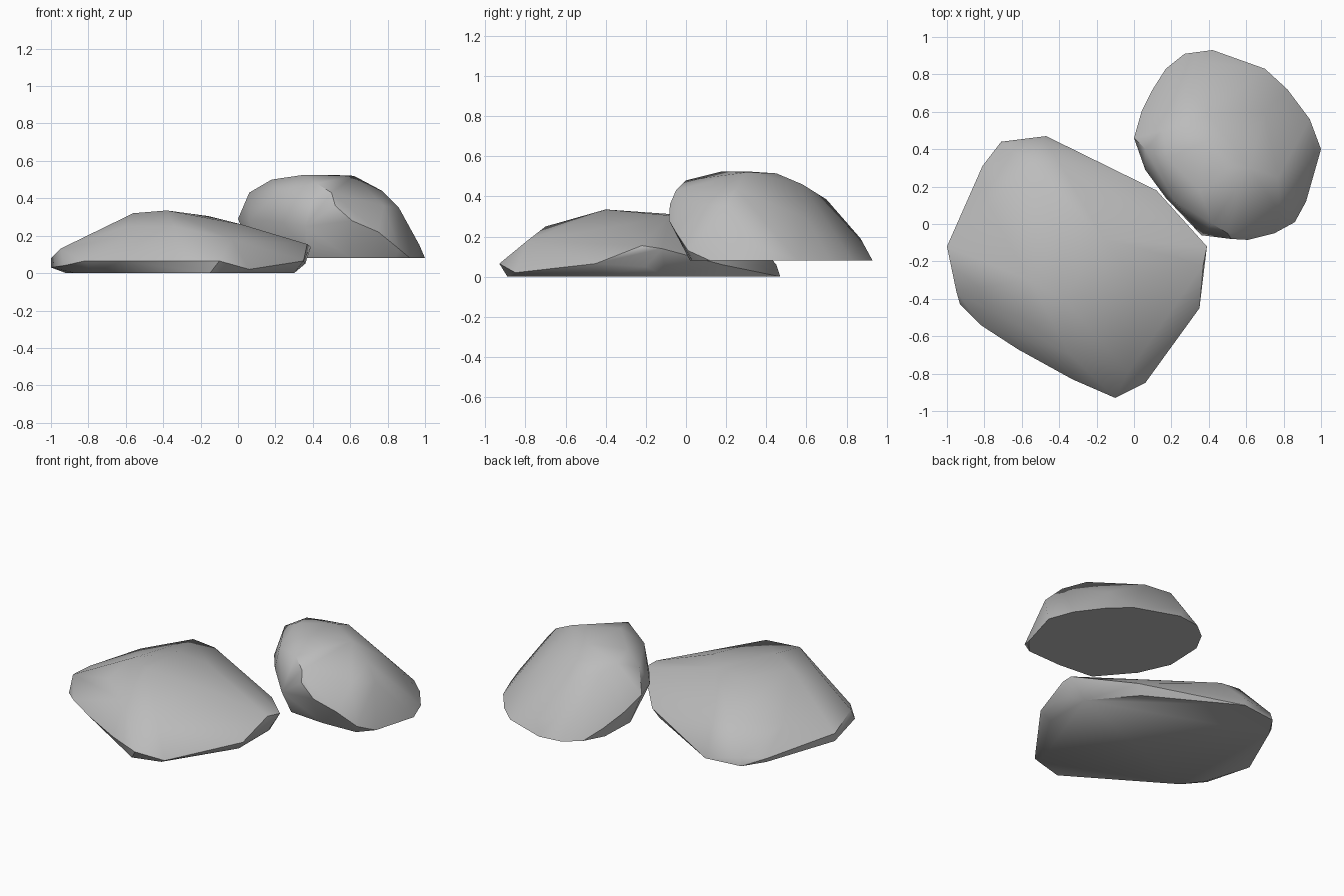
import bpy
import bmesh
from math import radians

# Remove the default object
default_cube = bpy.data.objects.get("Cube")
if default_cube:
    bpy.data.objects.remove(default_cube, do_unlink=True)

# Single stone colour
stone = bpy.data.materials.new("grey stone")
stone.use_nodes = True
stone_colour = (0.5, 0.5, 0.5, 1)
stone.diffuse_color = stone_colour
shader = stone.node_tree.nodes["Principled BSDF"]
shader.inputs["Base Color"].default_value = stone_colour
shader.inputs["Roughness"].default_value = 0.9


def build_boulder(name, ground, foot, rim, crown):
    """Wrap a flat foot, a widest rim and a crown in one faceted convex skin."""
    bm = bmesh.new()
    for x, y in foot:
        bm.verts.new((x, y, ground))
    for point in rim + crown:
        bm.verts.new(point)
    hull = bmesh.ops.convex_hull(bm, input=bm.verts[:])
    unused = {v for v in hull["geom_interior"] + hull["geom_unused"]
              if isinstance(v, bmesh.types.BMVert)}
    bmesh.ops.delete(bm, geom=list(unused), context="VERTS")

    # Merge coplanar triangles so that the foot is one clean face
    bmesh.ops.dissolve_limit(bm, angle_limit=radians(1), verts=bm.verts[:], edges=bm.edges[:])
    bmesh.ops.recalc_face_normals(bm, faces=bm.faces[:])

    mesh = bpy.data.meshes.new(name)
    bm.to_mesh(mesh)
    bm.free()
    mesh.materials.append(stone)
    boulder = bpy.data.objects.new(name, mesh)
    bpy.context.collection.objects.link(boulder)

    # Soft facets with a sharp break around the foot
    bpy.ops.object.select_all(action="DESELECT")
    boulder.select_set(True)
    bpy.context.view_layer.objects.active = boulder
    bpy.ops.object.shade_smooth_by_angle(angle=radians(40))


# Low slab-like boulder
build_boulder(
    "flat_boulder", 0,
    foot=[(-.92, -.1), (-.87, -.38), (-.78, -.5), (-.15, -.89), (.03, -.84),
          (.3, -.42), (.3, -.1), (.08, .16), (-.47, .47), (-.71, .44), (-.8, .3)],
    rim=[(-1, -.12, .03), (-1, -.12, .08), (-.93, -.43, .04), (-.95, -.36, .13),
         (-.82, -.54, .065), (-.62, -.67, .065), (-.33, -.83, .065), (-.1, -.93, .065),
         (.06, -.85, .02), (.35, -.45, .065), (.36, -.2, .05), (.39, -.12, .14),
         (.37, -.22, .155), (.12, .18, .06), (-.48, .45, .06), (-.7, .43, .05),
         (-.81, .31, .03)],
    crown=[(-.03, -.79, .18), (-.34, -.7, .25), (-.56, -.3, .32), (-.38, -.4, .335),
           (-.16, -.08, .305), (-.4, -.05, .31), (.02, -.3, .26), (-.6, -.5, .25),
           (-.55, .32, .21), (-.4, .33, .19), (-.78, .1, .17)])

# Taller domed boulder, resting slightly higher
build_boulder(
    "domed_boulder", .08,
    foot=[(.09, .45), (.1, .7), (.17, .83), (.27, .91), (.42, .93), (.7, .83),
          (.82, .72), (.94, .56), (1, .4), (.92, .12), (.84, .03), (.6, .02),
          (.36, .04), (.18, .25)],
    rim=[(0, .46, .29), (.06, .29, .28), (.17, .14, .28), (.25, .06, .28),
         (.36, -.06, .25), (.61, -.085, .28), (.75, -.05, .22), (.86, .01, .13),
         (.04, .6, .21), (.1, .72, .14)],
    crown=[(.06, .4, .43), (.18, .35, .5), (.15, .5, .47), (.35, .18, .525),
           (.5, .3, .525), (.62, .3, .52), (.77, .25, .44), (.86, .2, .35),
           (.97, .35, .15), (.52, -.08, .36), (.5, -.05, .43), (.42, 0, .48),
           (.4, .45, .515), (.4, .58, .46), (.3, .7, .385), (.35, .87, .19),
           (.2, .6, .43), (.7, .6, .29), (.78, .06, .36), (.22, .12, .44)])
